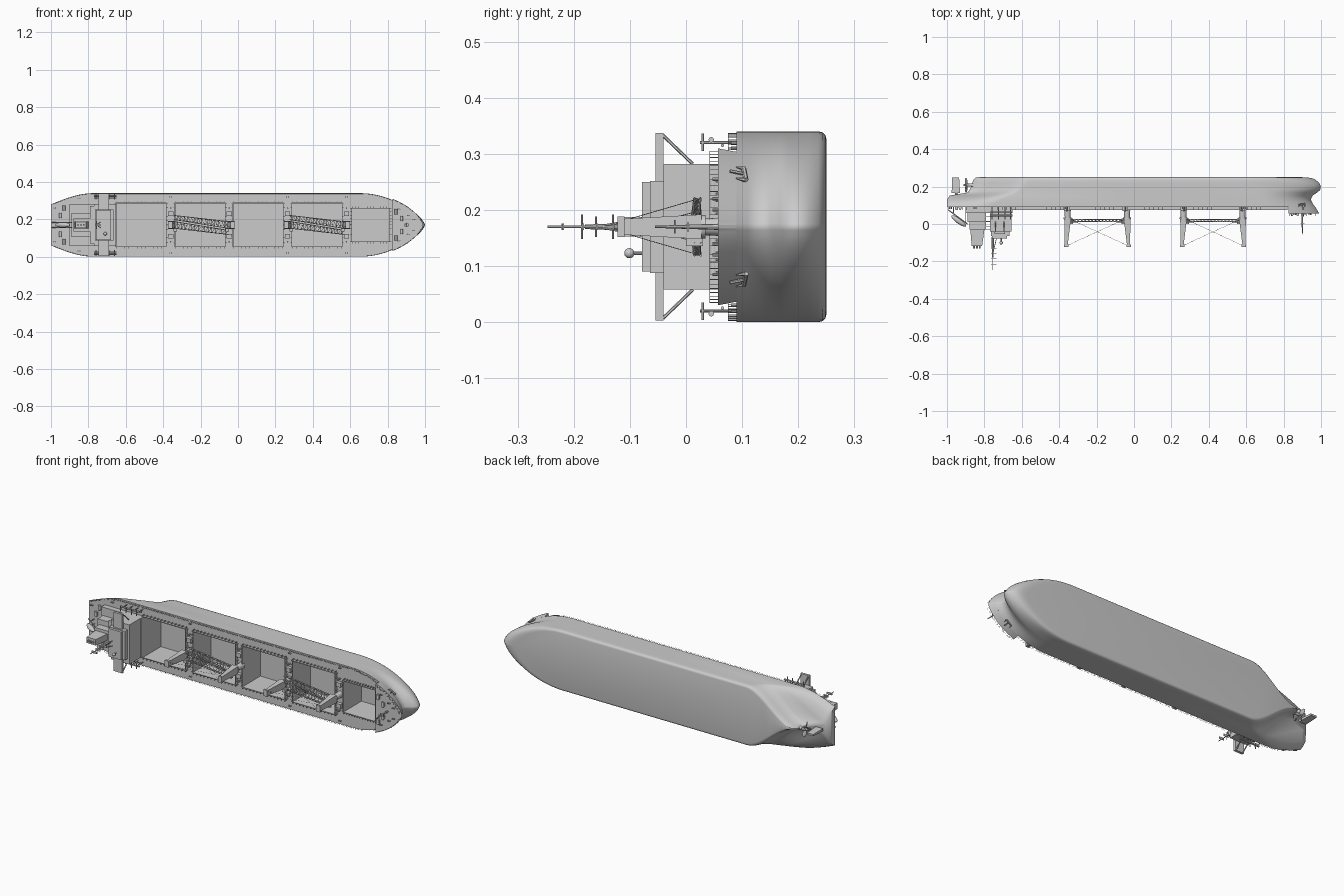
import bpy, bmesh, math
from mathutils import Matrix, Vector

if "Cube" in bpy.data.objects:
    bpy.data.objects.remove(bpy.data.objects["Cube"])

# Ship frame: x forward, y sideways, z up from deck; the whole ship lies on its side
LAY = Matrix.Translation((0, 0, 0.17)) @ Matrix.Rotation(math.pi / 2, 4, 'X')


def finish(bm, name, smooth=True):
    bmesh.ops.recalc_face_normals(bm, faces=bm.faces)
    bm.transform(LAY)
    me = bpy.data.meshes.new(name)
    bm.to_mesh(me)
    bm.free()
    ob = bpy.data.objects.new(name, me)
    bpy.context.collection.objects.link(ob)
    if smooth:
        shade(ob)
    return ob


def shade(ob, angle=32):
    bpy.ops.object.select_all(action='DESELECT')
    ob.select_set(True)
    bpy.context.view_layer.objects.active = ob
    bpy.ops.object.shade_smooth_by_angle(angle=math.radians(angle))


def loft(bm, loops):
    rows = [[bm.verts.new(p) for p in lp] for lp in loops]
    n = len(rows[0])
    for a, b in zip(rows, rows[1:]):
        for i in range(n):
            bm.faces.new((a[i], a[(i + 1) % n], b[(i + 1) % n], b[i]))
    bm.faces.new(rows[0][::-1])
    bm.faces.new(rows[-1])


def taper(bm, lo, hi, z0, z1):
    loft(bm, [[(x0, y0, z), (x1, y0, z), (x1, y1, z), (x0, y1, z)]
              for (x0, x1, y0, y1), z in ((lo, z0), (hi, z1))])


def box(bm, x0, x1, y0, y1, z0, z1):
    taper(bm, (x0, x1, y0, y1), (x0, x1, y0, y1), z0, z1)


def rod(bm, a, b, r, n=6, r2=None):
    a, b = Vector(a), Vector(b)
    m = Matrix.Translation((a + b) / 2) @ (b - a).to_track_quat('Z', 'Y').to_matrix().to_4x4()
    bmesh.ops.create_cone(bm, cap_ends=True, segments=n, radius1=r, radius2=r if r2 is None else r2,
                          depth=(b - a).length, matrix=m)


def ball(bm, c, r, m=Matrix()):
    bmesh.ops.create_uvsphere(bm, u_segments=24, v_segments=16, radius=1,
                              matrix=m @ Matrix.Translation(c) @ Matrix.Diagonal((*r, 1)))


# Waterlines: height, stern x, stern half width, full-width start/end, stem x, half beam
LEVELS = [(-.25, -.84, .004, -.54, .6, .90, .157), (-.2485, -.845, .004, -.55, .6, .93, .163),
          (-.244, -.85, .004, -.555, .6, .955, .168),
          (-.236, -.86, .004, -.56, .6, .972, .17), (-.218, -.865, .004, -.57, .6, .991, .17),
          (-.20, -.87, .004, -.58, .6, .999, .17), (-.182, -.88, .005, -.6, .61, .995, .17),
          (-.168, -.89, .008, -.62, .62, .98, .17), (-.152, -.985, .03, -.66, .63, .955, .17),
          (-.13, -1, .08, -.71, .64, .945, .17), (-.11, -1, .1, -.75, .645, .955, .17),
          (-.09, -1, .11, -.77, .65, .97, .17)]
TOP = (-.057, -1, .11, -.77, .66, .99, .17)


def half(x, lv):
    z, xs, ws, xf, xb, xe, B = lv
    if x < xf:
        t = (x - xs) / (xf - xs)
        k = min(1, max(0, (z + .17) / .05))
        return ws + (B - ws) * ((1 - k) * t * t * (3 - 2 * t) + k * math.sin(t * math.pi / 2))
    t = min(1, max(0, (x - xb) / (xe - xb)))
    return max(.003, B * (1 - t * t) ** .68)


def waterline(lv, start=None):
    z, xs, ws, xf, xb, xe, B = lv
    bow = lambda s: [s + (xe - s) * math.sin(i / 18 * math.pi / 2) for i in range(19)]
    xl = bow(start) if start else [xs + (xf - xs) * i / 14 for i in range(14)] + [xf, 0] + bow(xb)
    side = [(x, half(x, lv), z) for x in xl]
    return side + [(x, -y, z) for x, y, z in side[::-1]]


# Hull with open cargo holds
bm = bmesh.new()
loft(bm, [waterline(l) for l in LEVELS])
hull = finish(bm, "hull", False)
HOLDS = [(-.65, -.385, .115), (-.335, -.07, .115), (-.025, .24, .115), (.29, .555, .115), (.61, .81, .0875)]
bm = bmesh.new()
for x0, x1, w in HOLDS:
    box(bm, x0, x1, -w, w, -.236, -.05)
cutter = finish(bm, "hold_cutter", False)
cutter.hide_render = True
mod = hull.modifiers.new("holds", 'BOOLEAN')
mod.operation, mod.solver, mod.object = 'DIFFERENCE', 'EXACT', cutter
bpy.context.view_layer.objects.active = hull
bpy.ops.object.modifier_apply(modifier="holds")
bpy.data.objects.remove(cutter)
shade(hull, 55)

# Raised forecastle
bm = bmesh.new()
loft(bm, [waterline(LEVELS[-1], .825), waterline(TOP, .825)])
finish(bm, "forecastle")

# Hatch coamings with stays
bm = bmesh.new()
for x0, x1, w in HOLDS:
    for s in (-1, 1):
        a, b = sorted((s * w, s * (w + .004)))
        box(bm, x0 - .004, x1 + .004, a, b, -.091, -.074)
        for i in range(13):
            x = x0 + (x1 - x0) * i / 12
            a, b = sorted((s * (w + .004), s * (w + .011)))
            box(bm, x - .001, x + .001, a, b, -.091, -.075)
    for x, d in ((x0, -1), (x1, 1)):
        a, b = sorted((x, x + d * .004))
        box(bm, a, b, -w, w, -.091, -.074)
        for i in range(11):
            y = -w + 2 * w * i / 10
            a, b = sorted((x + d * .004, x + d * .010))
            box(bm, a, b, y - .001, y + .001, -.091, -.075)
finish(bm, "hatch_coamings", False)

# Deck railings following the hull edge
bm = bmesh.new()
for lv, a, b, n in ((LEVELS[-1], -.99, .82, 76), (TOP, .83, .985, 12)):
    z = lv[0]
    for s in (-1, 1):
        pts = [Vector((x, s * max(0, half(x, lv) - .003), z)) for x in (a + (b - a) * i / n for i in range(n + 1))]
        for p, q in zip(pts, pts[1:]):
            rod(bm, p, p + Vector((0, 0, .015)), .0006, 4)
            for h in (.008, .015):
                rod(bm, p + Vector((0, 0, h)), q + Vector((0, 0, h)), .0004, 4)
finish(bm, "deck_railings", False)

# Deck cranes in facing pairs, with lattice booms and hoist ropes
for k, (x, d) in enumerate(((-.355, 1), (-.037, -1), (.265, 1), (.58, -1))):
    bm = bmesh.new()
    rod(bm, (x, 0, -.091), (x, 0, -.035), .018, 16, .015)
    rod(bm, (x, 0, -.035), (x, 0, -.028), .021, 16)
    taper(bm, (x - .018, x + .018, -.022, .022), (x - .008 - d * .008, x + .008 - d * .008, -.014, .014), -.028, .115)
    box(bm, x - .012 - d * .008, x + .012 - d * .008, -.018, .018, .110, .122)
    c = x + d * .02
    box(bm, c - .01, c + .01, -.034, -.018, -.03, .0)
    ends = []
    for s in (-1, 1):
        ends.append((Vector((x + d * .015, s * .018, -.022)), Vector((x + d * .305, -d * .04 + s * .011, -.026))))
    for p, q in ends:
        for h in (0, .011):
            o = Vector((0, 0, h))
            rod(bm, p + o, q + o, .0022, 5)
        rod(bm, (x - d * .008, p.y * .5, .118), q, .0007, 4)
    for i in range(16):
        l, r = (p.lerp(q, i / 16) for p, q in ends)
        l2, r2 = (p.lerp(q, (i + 1) / 16) for p, q in ends)
        u = Vector((0, 0, .011))
        for a, b in ((l, r), (l, r2), (l, l2 + u), (r, r2 + u)):
            rod(bm, a, b, .0011, 4)
    finish(bm, "deck_crane_%d" % (k + 1))

# Accommodation house, bridge and wings
bm = bmesh.new()
box(bm, -.90, -.65, -.112, .112, -.091, -.06)
box(bm, -.77, -.655, -.112, .112, -.06, .04)
box(bm, -.745, -.69, -.167, .167, .04, .054)
box(bm, -.765, -.665, -.082, .082, .04, .064)
box(bm, -.76, -.68, -.08, .08, .064, .078)
for s in (-1, 1):
    for x in (-.74, -.695):
        rod(bm, (x, s * .163, .041), (x, s * .112, -.012), .003)
for z in (-.04, -.015, .01, .03):
    box(bm, -.79, -.77, -.10, .10, z, z + .003)
finish(bm, "accommodation_house", False)

# Funnel and its casing
bm = bmesh.new()
box(bm, -.89, -.79, -.065, .065, -.06, -.012)
box(bm, -.88, -.79, -.035, .035, -.012, .03)
taper(bm, (-.875, -.80, -.019, .019), (-.868, -.812, -.017, .017), .03, .118)
for x in (-.855, -.84, -.825):
    rod(bm, (x, 0, .115), (x, 0, .13), .005, 10)
finish(bm, "funnel")

# Radar mast and antenna dome
bm = bmesh.new()
rod(bm, (-.755, 0, .07), (-.755, 0, .18), .008, 10, .004)
rod(bm, (-.755, 0, .18), (-.755, 0, .247), .002, 6)
for z, w in ((.13, .022), (.16, .018), (.185, .022), (.22, .006)):
    rod(bm, (-.755, -w, z), (-.755, w, z), .0018)
    box(bm, -.765, -.735, -.006, .006, z - .003, z)
for s in (-1, 1):
    rod(bm, (-.735, s * .015, .075), (-.755, 0, .16), .002)
rod(bm, (-.71, -.047, .07), (-.71, -.047, .095), .003, 8)
ball(bm, (-.71, -.047, .101), (.009, .009, .009))
finish(bm, "radar_mast")

# Free-fall lifeboat on its sloping ramp
bm = bmesh.new()
for s in (-1, 1):
    rod(bm, (-.993, s * .014, -.075), (-.89, s * .014, .0), .003)
    for x, z in ((-.965, -.053), (-.90, -.007)):
        rod(bm, (x, s * .014, -.091), (x, s * .014, z), .0025)
ball(bm, (0, 0, 0), (.048, .014, .014), Matrix.Translation((-.937, 0, -.016)) @ Matrix.Rotation(-.62, 4, 'Y'))
finish(bm, "stern_lifeboat")

# Side davits and gangways beside the house
bm = bmesh.new()
for s in (-1, 1):
    for x in (-.76, -.725, -.69, -.66):
        rod(bm, (x, s * .15, -.091), (x, s * .15, -.025), .0025)
        rod(bm, (x, s * .135, -.03), (x, s * .166, -.03), .0025)
    rod(bm, (-.77, s * .155, -.045), (-.65, s * .155, -.045), .005, 8)
    rod(bm, (-.77, s * .145, -.065), (-.65, s * .145, -.065), .003, 6)
finish(bm, "side_davits")

# Mooring winches, bollards and deck vents
bm = bmesh.new()
for s in (-1, 1):
    for x, y, z in ((.875, .035, -.057), (.845, .07, -.057), (-.95, .05, -.09), (-.93, .09, -.09)):
        rod(bm, (x, s * y - .014, z + .008), (x, s * y + .014, z + .008), .007, 12)
        box(bm, x - .008, x + .008, s * y - .01, s * y + .01, z - .001, z + .005)
    for x, y, z in ((.91, .05, -.057), (.94, .03, -.057), (.86, .085, -.057), (-.98, .09, -.09),
                    (-.85, .14, -.09), (-.36, .15, -.09), (.265, .15, -.09), (.58, .15, -.09)):
        for d in (-.005, .005):
            rod(bm, (x + d, s * y, z - .001), (x + d, s * y, z + .01), .003, 8)
    for x in (-.36, -.047, .265, .58):
        rod(bm, (x, s * .09, -.091), (x, s * .09, -.066), .004, 8)
        box(bm, x - .014, x + .014, s * .06 - .012, s * .06 + .012, -.091, -.07)
finish(bm, "deck_fittings")

# Foremast
bm = bmesh.new()
rod(bm, (.9, 0, -.058), (.9, 0, .055), .0055, 8, .002)
rod(bm, (.9, -.012, .02), (.9, .012, .02), .0015)
box(bm, .89, .912, -.008, .008, -.005, -.002)
finish(bm, "foremast")

# Anchors on the bow flare
bm = bmesh.new()
for s in (-1, 1):
    y = half(.9, LEVELS[-1]) + .004
    rod(bm, (.905, s * (y + .006), -.078), (.898, s * y, -.107), .003)
    rod(bm, (.882, s * (y + .010), -.103), (.914, s * (y - .010), -.107), .0045)
    for x, e in ((.882, .010), (.914, -.010)):
        rod(bm, (x, s * (y + e), -.105), (x, s * (y + e + .003), -.089), .004, 6, .001)
finish(bm, "anchors")

# Rudder and propeller
bm = bmesh.new()
taper(bm, (-.972, -.935, -.005, .005), (-.975, -.93, -.007, .007), -.249, -.165)
rod(bm, (-.95, 0, -.17), (-.95, 0, -.13), .006, 8)
finish(bm, "rudder")
bm = bmesh.new()
rod(bm, (-.86, 0, -.208), (-.912, 0, -.208), .010, 12, .005)
for i in range(4):
    turn = Matrix.Rotation(i * math.pi / 2 + .4, 4, 'X') @ Matrix.Rotation(.6, 4, 'Z')
    ball(bm, (0, 0, .022), (.003, .011, .02), Matrix.Translation((-.897, 0, -.208)) @ turn)
finish(bm, "propeller")
